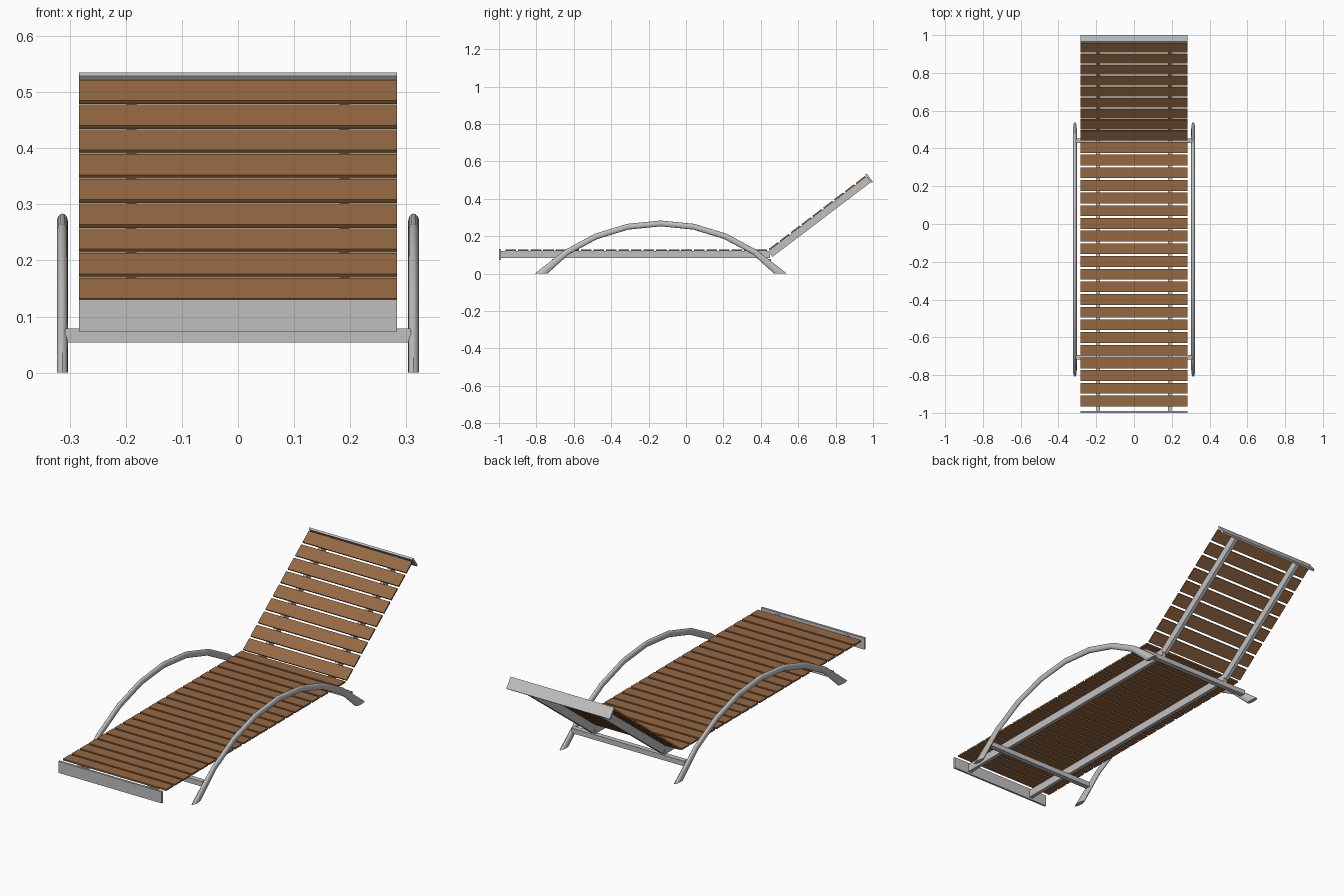
import bpy, bmesh, math
from mathutils import Matrix, Vector

if "Cube" in bpy.data.objects:
    bpy.data.objects.remove(bpy.data.objects["Cube"])


def material(name, rgb):
    m = bpy.data.materials.new(name)
    m.diffuse_color = (*rgb, 1)
    m.use_nodes = True
    m.node_tree.nodes["Principled BSDF"].inputs["Base Color"].default_value = m.diffuse_color
    return m


WOOD = material("brown wood", (0.30, 0.14, 0.055))
STEEL = material("grey metal", (0.53, 0.53, 0.53))


def finish(name, bm, mat):
    bmesh.ops.recalc_face_normals(bm, faces=bm.faces)
    me = bpy.data.meshes.new(name)
    bm.to_mesh(me)
    bm.free()
    me.materials.append(mat)
    ob = bpy.data.objects.new(name, me)
    bpy.context.collection.objects.link(ob)
    return ob


def boxes(name, mat, spans, frame=Matrix()):
    """Boxes given as (x0, x1, y0, y1, z0, z1), placed by a frame matrix."""
    bm = bmesh.new()
    for x0, x1, y0, y1, z0, z1 in spans:
        place = (Matrix.Translation(((x0 + x1) / 2, (y0 + y1) / 2, (z0 + z1) / 2))
                 @ Matrix.Diagonal((x1 - x0, y1 - y0, z1 - z0, 1)))
        bmesh.ops.create_cube(bm, size=1, matrix=frame @ place)
    return finish(name, bm, mat)


W = 0.283            # half width of the slats
RAIL_X, RAIL_W = 0.19, 0.009

# Seat: slats, two rails and the end board
boxes("seat_slats", WOOD, [(-W, W, -0.965 + i * 0.0671, -0.908 + i * 0.0671, 0.121, 0.129)
                           for i in range(21)])
boxes("seat_rails", STEEL, [(s * RAIL_X - RAIL_W, s * RAIL_X + RAIL_W, -0.99, 0.45, 0.082, 0.121)
                            for s in (-1, 1)])
boxes("foot_end_board", STEEL, [(-W, W, -1.0, -0.99, 0.073, 0.13)])

# Backrest, built flat and tilted up at the hinge
back = Matrix.Translation((0, 0.443, 0.132)) @ Matrix.Rotation(math.radians(37.2), 4, 'X')
boxes("back_slats", WOOD, [(-W, W, i * 0.073, i * 0.073 + 0.061, -0.008, 0)
                           for i in range(9)], back)
boxes("back_rails", STEEL, [(s * RAIL_X - RAIL_W, s * RAIL_X + RAIL_W, -0.01, 0.65, -0.046, -0.008)
                            for s in (-1, 1)], back)
boxes("head_end_board", STEEL, [(-W, W, 0.65, 0.66, -0.052, 0.005)], back)

# Cross bars joining the two arches
boxes("cross_bars", STEEL, [(-0.308, 0.308, y - 0.0125, y + 0.0125, 0.054, 0.079)
                            for y in (-0.705, 0.441)])


# Arched side tubes: oval section, eight segments, feet cut level with the ground
def arch(name, x):
    R, mid_y, top, sides, half = 0.898, -0.135, 0.268, 16, 4
    bm = bmesh.new()
    rings = []
    for i in range(-half, half + 1):
        a = math.radians(45.4) * i / half
        c = Vector((x, mid_y + R * math.sin(a), top - R + R * math.cos(a)))
        out = Vector((0, math.sin(a), math.cos(a))) * 0.0155
        if abs(i) == half:
            c.z = 0
            out = Vector((0, math.copysign(0.034, i), 0))
        ring = []
        for k in range(sides):
            t = math.tau * k / sides
            ring.append(bm.verts.new(c + out * math.cos(t) + Vector((0.01 * math.sin(t), 0, 0))))
        rings.append(ring)
    for r0, r1 in zip(rings, rings[1:]):
        for k in range(sides):
            n = (k + 1) % sides
            bm.faces.new((r0[k], r0[n], r1[n], r1[k]))
    bm.faces.new(rings[0])
    bm.faces.new(rings[-1])
    ob = finish(name, bm, STEEL)
    bpy.ops.object.select_all(action='DESELECT')
    ob.select_set(True)
    bpy.context.view_layer.objects.active = ob
    bpy.ops.object.shade_smooth_by_angle(angle=math.radians(35))


arch("left_arch", -0.313)
arch("right_arch", 0.313)
